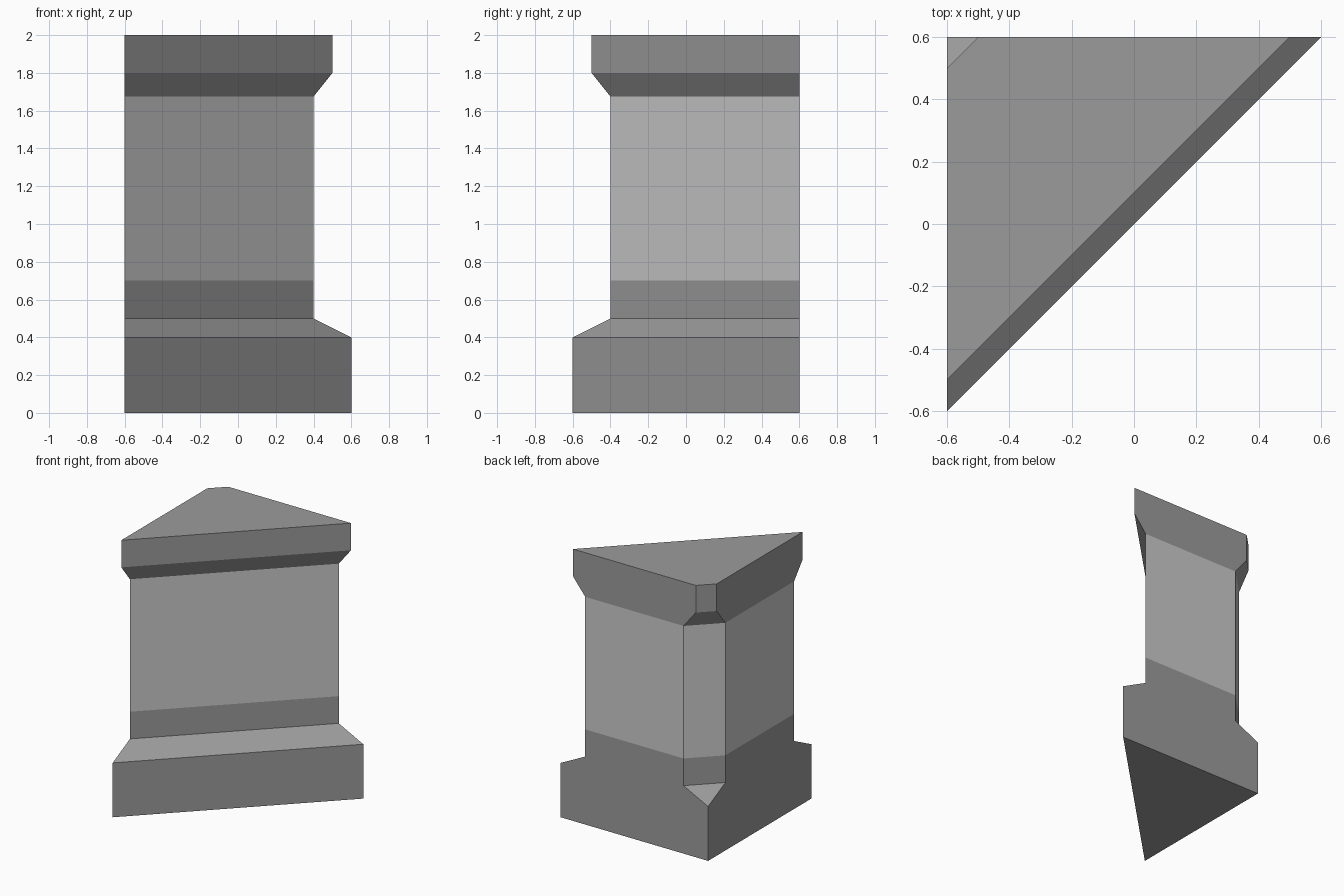
import bpy
import bmesh

if "Cube" in bpy.data.objects:
    bpy.data.objects.remove(bpy.data.objects["Cube"])

H = 0.6  # half width of the block


def ring(z, i):
    # triangular section: diagonal face and back-left corner move in by i
    return [(-H, -H + i, z), (H - i, H, z), (-H + i, H, z), (-H, H - i, z)]


def grey(name, v):
    m = bpy.data.materials.new(name)
    m.diffuse_color = (v, v, v, 1)
    m.use_nodes = True
    m.node_tree.nodes["Principled BSDF"].inputs["Base Color"].default_value = m.diffuse_color
    return m


def part(name, profile, mat, bottom=False, top=False):
    bm = bmesh.new()
    rings = [[bm.verts.new(p) for p in ring(z, i)] for z, i in profile]
    for a, b in zip(rings, rings[1:]):
        for j in range(4):
            k = (j + 1) % 4
            bm.faces.new((a[j], a[k], b[k], b[j]))
    if bottom:
        bm.faces.new(rings[0][::-1])
    if top:
        bm.faces.new(rings[-1])
    # closes the corner to a point where the inset is zero
    bmesh.ops.remove_doubles(bm, verts=bm.verts[:], dist=1e-4)
    me = bpy.data.meshes.new(name)
    bm.to_mesh(me)
    bm.free()
    me.materials.append(mat)
    bpy.context.collection.objects.link(bpy.data.objects.new(name, me))


dark = grey("dark_stone", 0.33)
light = grey("light_stone", 0.8)

# Plinth with sloped shoulder and collar, then shaft, then flared cap
part("plinth", [(0, 0), (0.4, 0), (0.5, 0.2), (0.7, 0.2)], dark, bottom=True)
part("shaft", [(0.7, 0.2), (1.675, 0.2)], light)
part("cap", [(1.675, 0.2), (1.8, 0.1), (2.0, 0.1)], dark, top=True)
